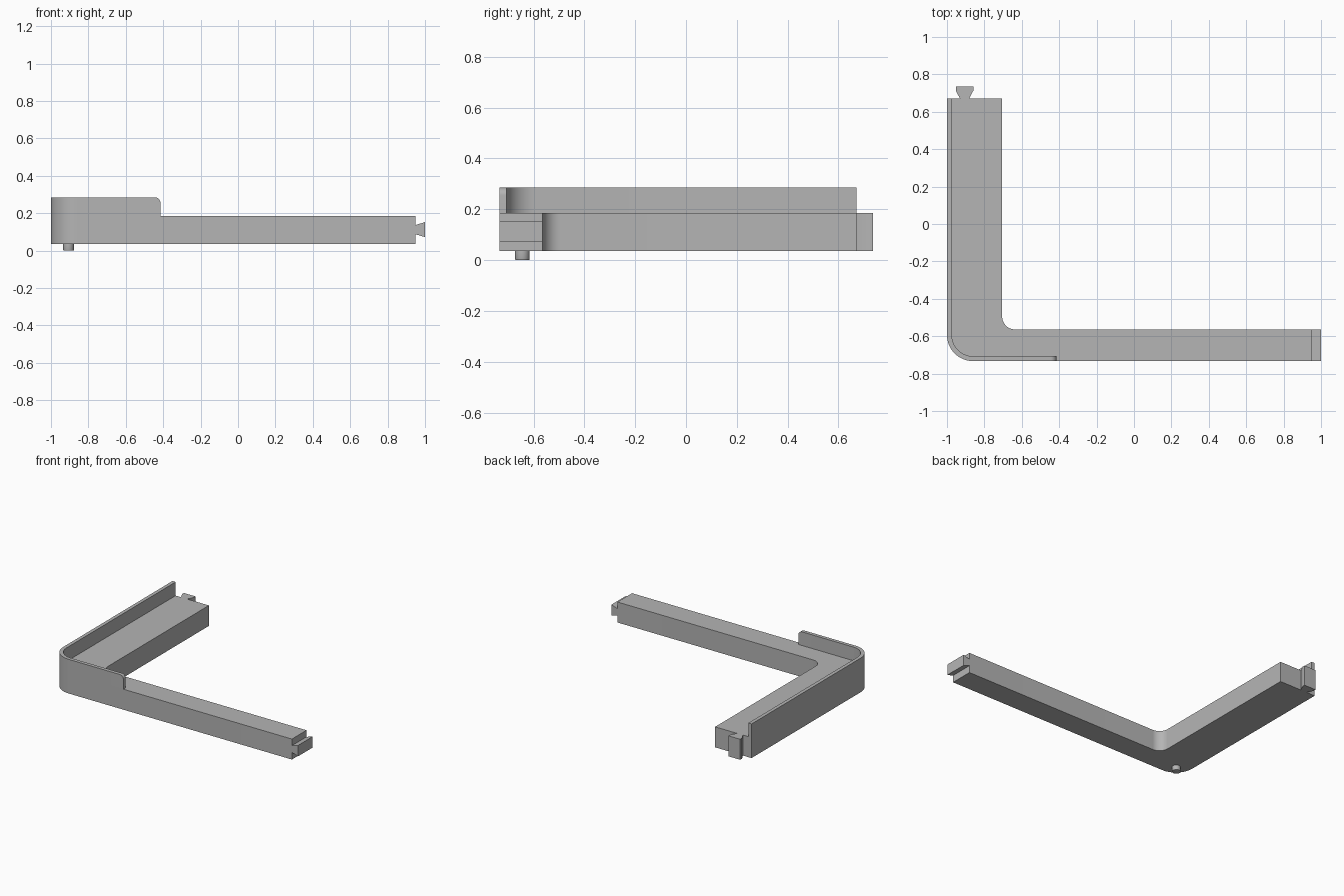
import bpy, bmesh
from math import cos, sin, radians

if "Cube" in bpy.data.objects:
    bpy.data.objects.remove(bpy.data.objects["Cube"], do_unlink=True)

grey = bpy.data.materials.new("plain grey")
grey.use_nodes = True
COLOR = (0.46, 0.46, 0.46, 1)
grey.diffuse_color = COLOR
grey.node_tree.nodes["Principled BSDF"].inputs["Base Color"].default_value = COLOR

# Shared dimensions
LEFT, FRONT, BACK, ARM_END = -1.0, -0.733, 0.67, 0.95
INNER_X, INNER_Y = -0.705, -0.564
BASE, DECK, RIM = 0.035, 0.185, 0.285
R_OUT, R_IN, WALL, LIP_END = 0.14, 0.07, 0.026, -0.415


def arc(cx, cy, r, start, end, steps=16):
    angles = [radians(start + (end - start) * i / steps) for i in range(steps + 1)]
    return [(cx + r * cos(a), cy + r * sin(a)) for a in angles]


def finish(name, bm):
    bmesh.ops.recalc_face_normals(bm, faces=bm.faces)
    mesh = bpy.data.meshes.new(name)
    bm.to_mesh(mesh)
    bm.free()
    mesh.materials.append(grey)
    obj = bpy.data.objects.new(name, mesh)
    bpy.context.collection.objects.link(obj)
    bpy.ops.object.select_all(action="DESELECT")
    obj.select_set(True)
    bpy.context.view_layer.objects.active = obj
    bpy.ops.object.shade_smooth_by_angle(angle=radians(30))
    return obj


def prism(points, direction):
    """Extrude a closed 3D outline along a vector."""
    bm = bmesh.new()
    face = bm.faces.new([bm.verts.new(p) for p in points])
    extruded = bmesh.ops.extrude_face_region(bm, geom=[face])["geom"]
    verts = [g for g in extruded if isinstance(g, bmesh.types.BMVert)]
    bmesh.ops.translate(bm, verts=verts, vec=direction)
    return bm


# L-shaped body with rounded outer corner and inner fillet
cx, cy = LEFT + R_OUT, FRONT + R_OUT
corner = arc(cx, cy, R_OUT, 180, 270)
fillet = arc(INNER_X + R_IN, INNER_Y + R_IN, R_IN, 270, 180)
outline = ([(LEFT, BACK)] + corner + [(ARM_END, FRONT), (ARM_END, INNER_Y)]
           + fillet + [(INNER_X, BACK)])
finish("corner_body", prism([(x, y, BASE) for x, y in outline], (0, 0, DECK - BASE)))

# Thin raised lip along the outer edge, rounded at its free top corner
outline = ([(LEFT, BACK)] + corner + [(LIP_END, FRONT), (LIP_END, FRONT + WALL)]
           + arc(cx, cy, R_OUT - WALL, 270, 180) + [(LEFT + WALL, BACK)])
bm = prism([(x, y, DECK) for x, y in outline], (0, 0, RIM - DECK))
tip = [e for e in bm.edges
       if all(v.co.z > RIM - 0.001 and abs(v.co.x - LIP_END) < 0.001 for v in e.verts)]
bmesh.ops.bevel(bm, geom=tip, offset=0.03, segments=8, profile=0.5, affect="EDGES")
finish("raised_lip", bm)

# Upright dovetail on the back end
mid = -0.906
half = [(0.024, BACK), (0.047, 0.713), (0.047, 0.735)]
tail = [(mid + w, y, BASE) for w, y in half] + [(mid - w, y, BASE) for w, y in half[::-1]]
finish("back_dovetail", prism(tail, (0, 0, DECK - BASE)))

# Sideways dovetail on the long arm end
mid = 0.112
half = [(0.025, ARM_END), (0.04, 1.0)]
tail = [(x, FRONT, mid + w) for w, x in half] + [(x, FRONT, mid - w) for w, x in half[::-1]]
finish("arm_dovetail", prism(tail, (0, INNER_Y - FRONT, 0)))

# Locating peg under the corner with a softened tip
bm = prism([(x, y, 0) for x, y in arc(-0.906, -0.644, 0.029, 0, 348.75, 31)], (0, 0, BASE))
rim = [e for e in bm.edges if all(v.co.z < 0.001 for v in e.verts)]
bmesh.ops.bevel(bm, geom=rim, offset=0.004, segments=2, profile=0.5, affect="EDGES")
finish("locating_peg", bm)
